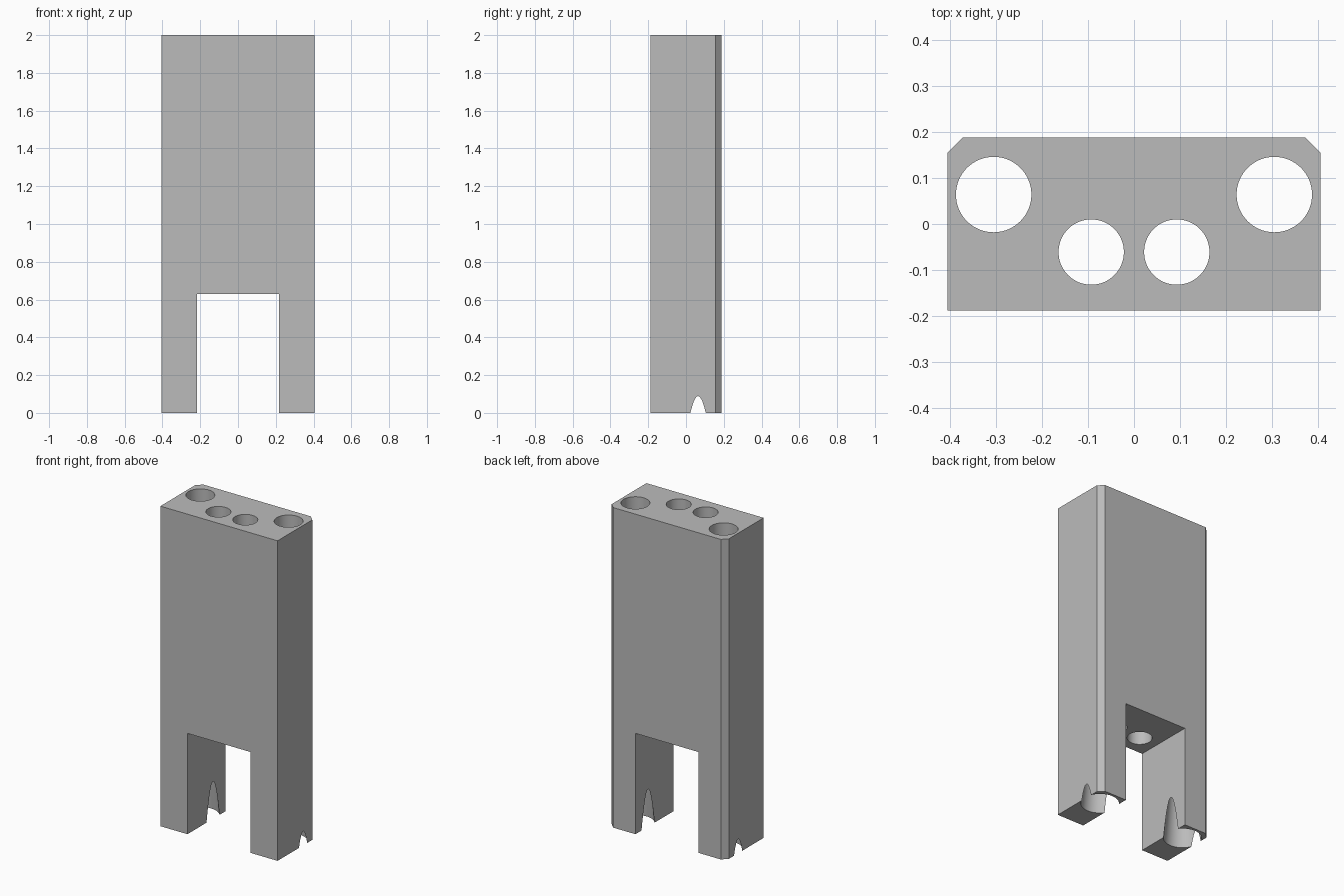
import bpy
import bmesh
from math import radians, tau, cos, sin

if "Cube" in bpy.data.objects:
    bpy.data.objects.remove(bpy.data.objects["Cube"])

HALF_W, HALF_D, HEIGHT, CHAMFER = 0.405, 0.188, 2.0, 0.033
SLOT_HALF, SLOT_TOP = 0.218, 0.63

grey = bpy.data.materials.new("plain grey")
grey.use_nodes = True
colour = (0.5, 0.5, 0.5, 1)
grey.diffuse_color = colour
grey.node_tree.nodes["Principled BSDF"].inputs["Base Color"].default_value = colour


def loft(name, rings):
    """Closed solid through a stack of matching rings of points."""
    bm = bmesh.new()
    loops = [[bm.verts.new(p) for p in ring] for ring in rings]
    for low, high in zip(loops, loops[1:]):
        for i in range(len(low)):
            j = (i + 1) % len(low)
            bm.faces.new((low[i], low[j], high[j], high[i]))
    bm.faces.new(loops[0][::-1])
    bm.faces.new(loops[-1])
    bmesh.ops.recalc_face_normals(bm, faces=bm.faces)
    mesh = bpy.data.meshes.new(name)
    bm.to_mesh(mesh)
    bm.free()
    mesh.materials.append(grey)
    obj = bpy.data.objects.new(name, mesh)
    bpy.context.collection.objects.link(obj)
    return obj


def prism(name, outline, bottom, top):
    return loft(name, [[(x, y, z) for x, y in outline] for z in (bottom, top)])


def turned(name, x, y, profile, sides=64):
    """Round cutter from (radius, height) pairs."""
    return loft(name, [[(x + r * cos(tau * i / sides), y + r * sin(tau * i / sides), z)
                        for i in range(sides)] for r, z in profile])


# Block with two chamfered back corners
right_half = [(HALF_W, -HALF_D), (HALF_W, HALF_D - CHAMFER), (HALF_W - CHAMFER, HALF_D)]
block = prism("block", right_half + [(-x, y) for x, y in reversed(right_half)], 0, HEIGHT)

# Slot between the legs
cutters = [prism("slot_cutter", [(-SLOT_HALF, -1), (SLOT_HALF, -1), (SLOT_HALF, 1), (-SLOT_HALF, 1)],
                 -0.5, SLOT_TOP)]

# Leg bores flaring out at the foot, and plain bores into the slot
for side in (-1, 1):
    cutters.append(turned("leg_bore_cutter", side * 0.305, 0.064,
                          [(0.117, -0.1), (0.082, 0.29), (0.082, 2.1)]))
    cutters.append(turned("slot_bore_cutter", side * 0.093, -0.061,
                          [(0.071, 0.5), (0.071, 2.1)]))

bpy.ops.object.select_all(action="DESELECT")
bpy.context.view_layer.objects.active = block
block.select_set(True)
for cutter in cutters:
    cut = block.modifiers.new(cutter.name, "BOOLEAN")
    cut.operation = "DIFFERENCE"
    cut.solver = "EXACT"
    cut.object = cutter
    bpy.ops.object.modifier_apply(modifier=cut.name)
    bpy.data.objects.remove(cutter)

bpy.ops.object.shade_smooth_by_angle(angle=radians(20))
